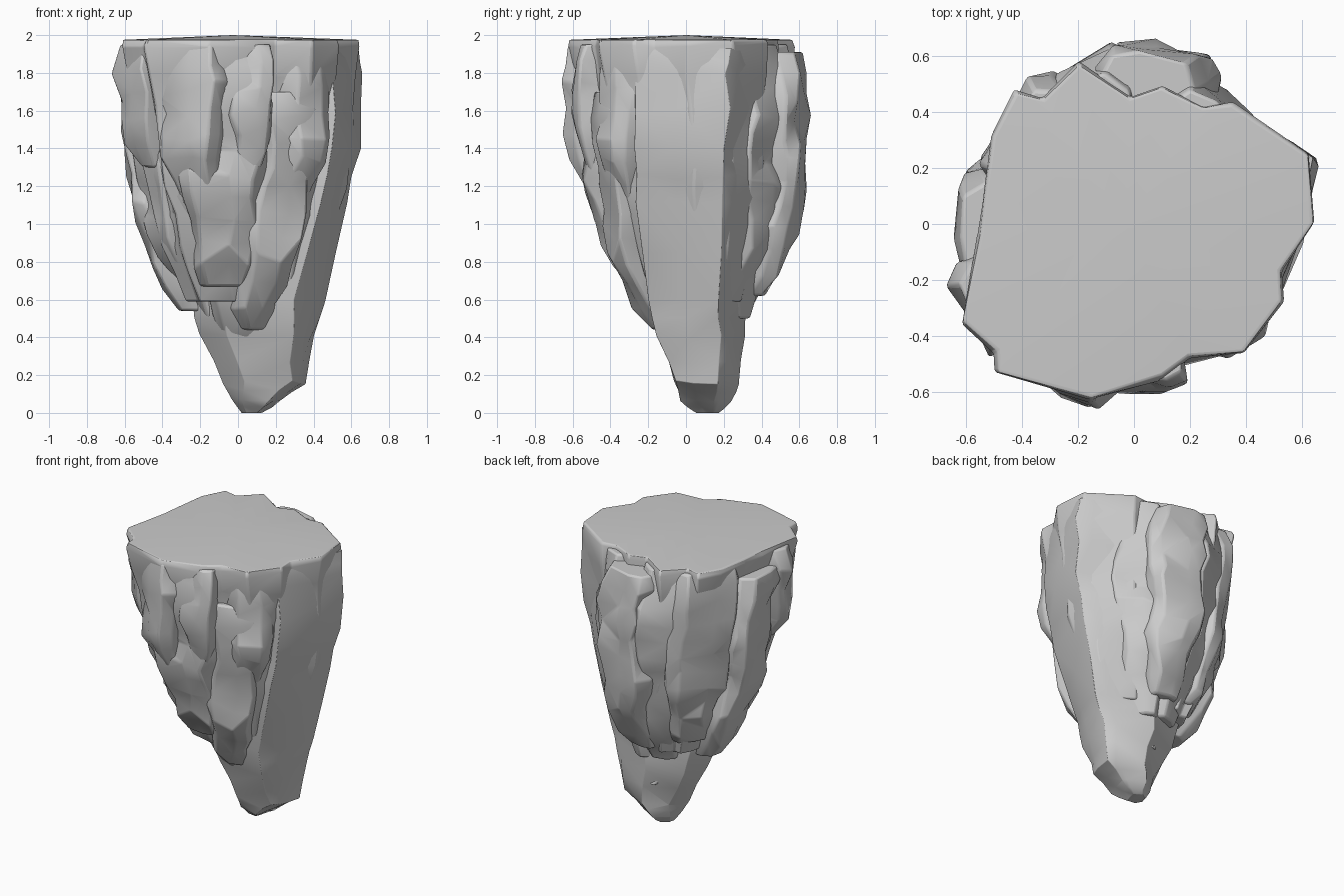
import bpy, bmesh, math, random
from mathutils import Vector, noise

if "Cube" in bpy.data.objects:
    bpy.data.objects.remove(bpy.data.objects["Cube"])

random.seed(7)
AXIS = Vector((.07, .1))  # where the rock converges at the ground


def envelope(z, power=1.8):
    """Share of the top radius left at height z."""
    return 1 - max(0, (1.75 - z) / 1.75) ** power


def loft(name, rings, rough, dome=0.0, bevel=.015):
    """Skin rings of points from top to bottom, chipped by noise."""
    bm = bmesh.new()
    seed = Vector([random.uniform(0, 50) for _ in range(3)])
    loops = []
    for i, ring in enumerate(rings):
        end = i in (0, len(rings) - 1)
        loop = []
        for p in ring:
            d = noise.noise_vector(Vector((p.x * 6, p.y * 6, p.z * 5)) + seed) * rough
            if end:
                d = Vector((d.x, d.y, 0)) * .4
            loop.append(bm.verts.new(p + d))
        loops.append(loop)
    m = len(rings[0])
    for a, b in zip(loops, loops[1:]):
        for i in range(m):
            bm.faces.new((a[i], a[(i + 1) % m], b[(i + 1) % m], b[i]))
    bm.faces.new(loops[-1])
    top = sum((v.co for v in loops[0]), Vector()) / m + Vector((0, 0, dome))
    hub = bm.verts.new(top)
    for i in range(m):
        bm.faces.new((loops[0][i], loops[0][(i + 1) % m], hub))
    # split the long facets unevenly, as chiselled rock
    bmesh.ops.recalc_face_normals(bm, faces=bm.faces)
    bmesh.ops.triangulate(bm, faces=[f for f in bm.faces if len(f.verts) == 4], quad_method='SHORT_EDGE')
    me = bpy.data.meshes.new(name)
    bm.to_mesh(me)
    bm.free()
    ob = bpy.data.objects.new(name, me)
    bpy.context.collection.objects.link(ob)
    mod = ob.modifiers.new("worn_edges", 'BEVEL')
    mod.width, mod.segments = bevel, 2
    mod.limit_method, mod.angle_limit = 'ANGLE', math.radians(30)
    bpy.ops.object.select_all(action='DESELECT')
    ob.select_set(True)
    bpy.context.view_layer.objects.active = ob
    bpy.ops.object.shade_smooth_by_angle(angle=math.radians(40))


# Core with the flat plateau on top
plateau = [(-.54, .1), (-.51, .32), (-.43, .47), (-.33, .45), (-.2, .57), (-.02, .45), (.1, .49),
           (.25, .42), (.36, .43), (.63, .25), (.65, 0), (.53, -.17), (.53, -.28), (.4, -.46),
           (.2, -.48), (.1, -.55), (-.15, -.63), (-.49, -.54), (-.49, -.46), (-.62, -.35), (-.55, -.03)]
core = []
for k in range(11):
    z = 1.975 - .035 * min(k, 1) - .15 * max(k - 1, 0)
    s = envelope(z, 2) * (.985 if k == 0 else 1 - .04 * min(k - 1, 2))
    core.append([Vector((*(Vector(p) * s + AXIS * (1 - z / 2)), z)) for p in plateau])
loft("core_plateau", core, .025, dome=.025, bevel=.01)

# Long right-hand spur reaching the ground: outline fitted to (z, x0, x1, y0, y1)
outline = [(.25, .05), (.8, 0), (.93, .33), (1, .7), (.9, .78), (.5, 1), (.1, .8), (0, .4)]
levels = [(1.93, -.1, .64, -.24, .43), (1.8, -.1, .66, -.27, .43), (1.4, -.1, .65, -.27, .4),
          (1.1, -.15, .58, -.25, .38), (.6, -.25, .44, -.2, .33), (.4, -.2, .41, -.14, .31),
          (.15, -.06, .37, -.07, .27), (.06, -.03, .22, -.02, .24), (0, .02, .12, .05, .18)]
spur = []
for a, b in zip(levels, levels[1:] + [None]):
    for t in ((0, .5) if b else (0,)):
        z, x0, x1, y0, y1 = [p + (q - p) * t for p, q in zip(a, b or a)]
        spur.append([Vector((x0 + u * (x1 - x0), y0 + v * (y1 - y0), z)) for u, v in outline])
loft("long_spur", spur, .035)

# Hanging slabs: outer face x, y at the top, width, top z, bottom z, envelope power, sideways drift
slabs = {
    "front_centre_slab": (-.04, -.58, .5, 1.95, .67, 2.6, -.1),
    "front_left_slab": (-.28, -.6, .42, 1.95, 1.1, 2.5, -.02),
    "front_left_lower_slab": (-.28, -.5, .4, 1.6, .8, 2.5, .02),
    "front_right_slab": (.26, -.48, .34, 1.70, .44, 2.4, -.07),
    "front_right_upper_slab": (.38, -.4, .34, 1.94, 1.1, 2.3, -.03),
    "front_ridge": (.1, -.58, .24, 1.95, 1.15, 2.4, -.04),
    "left_corner_slab": (-.57, -.34, .34, 1.95, 1.3, 2.4, 0),
    "left_slab": (-.62, .0, .38, 1.85, .54, 2.8, 0),
    "left_lower_slab": (-.53, -.24, .36, 1.5, .7, 2.5, 0),
    "back_left_slab": (-.48, .36, .46, 1.95, .68, 2.1, 0),
    "back_middle_slab": (-.22, .52, .4, 1.95, .52, 2.0, 0),
    "back_slab": (.08, .59, .4, 1.91, .62, 2.5, 0),
    "back_right_slab": (.3, .42, .36, 1.95, .5, 2.2, 0),
    "lower_front_ledge": (-.1, -.45, .34, .9, .3, 1.9, 0),
    "lower_left_ledge": (-.45, -.12, .34, .9, .38, 1.9, 0),
}
section = [(-.5, -.09), (-.36, -.01), (.1, .01), (.4, -.01), (.5, -.12), (.4, -.4), (-.4, -.4)]
for name, (x, y, width, top, bottom, power, drift) in slabs.items():
    out = Vector((x, y)).normalized()
    side = Vector((-out.y, out.x))
    radius = math.hypot(x, y)
    tilt = random.uniform(-.1, .1)
    steps = max(5, round((top - bottom) / .12))
    chip = shift = 0
    rings = []
    for k in range(steps + 1):
        t = k / steps
        z = top + (bottom - top) * t
        if k % 2 == 0:  # blocks break along level cracks
            chip, shift = random.uniform(-.02, .02), random.uniform(-.03, .03)
        w = width * (1 - .5 * t ** 3) * (.9 if k == 0 else 1)
        r = radius * envelope(z, power) + chip + .02 * math.sin(math.pi * t)
        r -= .02 if k == 0 else .05 * t ** 8
        centre = AXIS * (1 - z / 2) + side * (drift * t + shift)
        rings.append([Vector((*(centre + out * (r + v * (1 - .3 * t) + tilt * u * w)
                                + side * u * w), z + .06 * u * math.sin(7 * k) * (0 < t < 1)))
                      for u, v in section])
    loft(name, rings, .05, bevel=.012)
